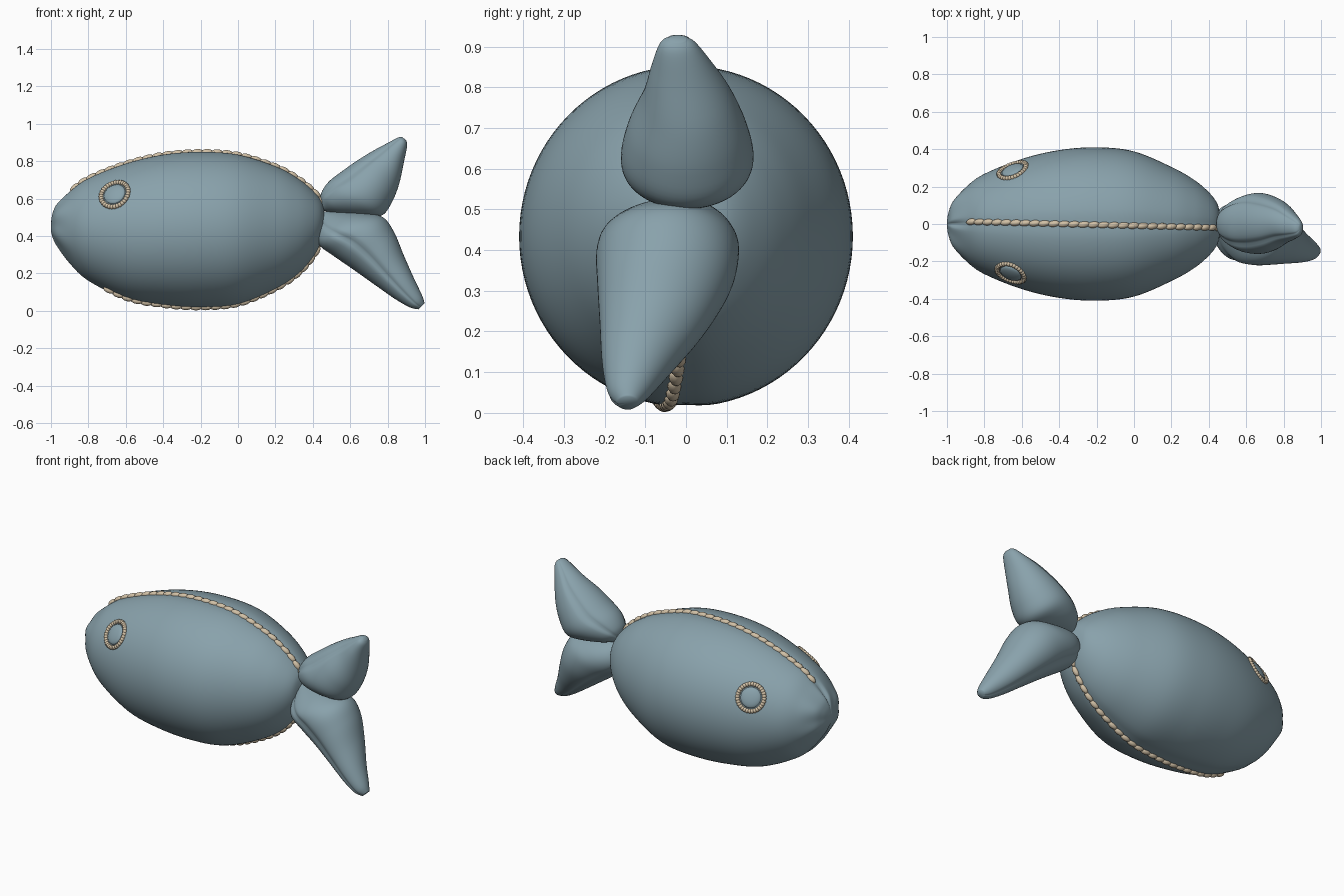
import bpy, bmesh, math
from mathutils import Vector, Matrix
from mathutils.bvhtree import BVHTree

if "Cube" in bpy.data.objects:
    bpy.data.objects.remove(bpy.data.objects["Cube"])


def material(name, rgb):
    m = bpy.data.materials.new(name)
    m.diffuse_color = (*rgb, 1)
    m.use_nodes = True
    m.node_tree.nodes["Principled BSDF"].inputs["Base Color"].default_value = m.diffuse_color
    return m


FABRIC = material("blue_grey_fabric", (0.25, 0.36, 0.41))
THREAD = material("cream_thread", (0.64, 0.53, 0.38))


def finish(name, bm, mat):
    bmesh.ops.recalc_face_normals(bm, faces=bm.faces)
    me = bpy.data.meshes.new(name)
    bm.to_mesh(me)
    bm.free()
    me.materials.append(mat)
    for p in me.polygons:
        p.use_smooth = True
    ob = bpy.data.objects.new(name, me)
    bpy.context.collection.objects.link(ob)
    return ob


def smooth_rows(rows, steps=6):
    """Catmull-Rom interpolation through the stations."""
    out = []
    for i in range(len(rows) - 1):
        p = [rows[max(0, min(len(rows) - 1, i + k))] for k in (-1, 0, 1, 2)]
        for s in range(steps):
            t = s / steps
            out.append([b + 0.5 * t * (c - a + t * (2*a - 5*b + 4*c - d + t * (3*(b - c) + d - a)))
                        for a, b, c, d in zip(*p)])
    out.append(list(rows[-1]))
    return out


def crease(t, centre, width):
    d = (t - centre + math.pi) % (2 * math.pi) - math.pi
    return math.exp(-(d / width) ** 2)


def loft(rings):
    bm = bmesh.new()
    vs = [[bm.verts.new(p) for p in r] for r in rings]
    n = len(rings[0])
    for a, b in zip(vs, vs[1:]):
        for j in range(n):
            bm.faces.new((a[j], a[(j+1) % n], b[(j+1) % n], b[j]))
    for r in (vs[0], vs[-1]):
        tip = bm.verts.new(sum((v.co for v in r), Vector()) / n)
        for j in range(n):
            bm.faces.new((r[j], r[(j+1) % n], tip))
    return bm


# Body: stations of x, top z, bottom z, half width
BODY = [(-1.0, .475, .425, .02), (-.99, .53, .385, .075), (-.965, .58, .335, .135),
        (-.9, .64, .25, .20), (-.8, .71, .158, .268), (-.6, .79, .06, .348),
        (-.4, .838, .025, .395), (-.2, .853, .015, .41), (0, .838, .033, .388),
        (.2, .775, .115, .305), (.32, .71, .195, .237), (.4, .645, .285, .17),
        (.445, .59, .37, .11), (.46, .54, .44, .05)]


def body_ring(row, n=96):
    x, top, bot, w = row
    nose = math.exp(-((x + 1) / .08) ** 2)
    pts = []
    for j in range(n):
        t = 2 * math.pi * j / n
        f = 1 - (.012 + .22 * nose) * (crease(t, math.pi/2, .09) + crease(t, -math.pi/2, .09))
        f -= .05 * nose * (1 + math.cos(6 * t))
        pts.append(Vector((x, w * f * math.cos(t), (top+bot)/2 + (top-bot)/2 * f * math.sin(t))))
    return pts


body_bm = loft([body_ring(r) for r in smooth_rows(BODY)])
bmesh.ops.recalc_face_normals(body_bm, faces=body_bm.faces)
SURFACE = BVHTree.FromBMesh(body_bm)
finish("body", body_bm, FABRIC)


# Tail lobes: stations of outer edge (x, z), inner edge (x, z), centre y, half thickness
def lobe(name, rows, grooves, n=64):
    rings = []
    for ax, az, bx, bz, yc, h in smooth_rows(rows):
        c = Vector(((ax+bx)/2, yc, (az+bz)/2))
        u = Vector(((ax-bx)/2, 0, (az-bz)/2))
        ring = []
        for j in range(n):
            t = 2 * math.pi * j / n
            f = 1 - .07 * sum(crease(t, g, .12) for g in grooves)
            ring.append(c + f * (u * math.cos(t) + Vector((0, h * math.sin(t), 0))))
        rings.append(ring)
    finish(name, loft(rings), FABRIC)


lobe("upper_tail_lobe",
     [(.44, .575, .46, .535, 0, .03), (.445, .63, .55, .515, 0, .095), (.485, .69, .68, .502, 0, .145),
      (.555, .745, .77, .51, .003, .163), (.64, .805, .823, .58, .003, .147),
      (.73, .86, .862, .68, .003, .11), (.80, .897, .888, .80, -.01, .075),
      (.855, .926, .904, .88, -.02, .045), (.88, .928, .90, .91, -.02, .02)], (-.75, .9))
lobe("lower_tail_lobe",
     [(.43, .46, .45, .53, 0, .04), (.415, .40, .56, .53, -.02, .11), (.44, .345, .68, .522, -.04, .16),
      (.52, .287, .775, .50, -.045, .175), (.62, .218, .835, .42, -.053, .165),
      (.73, .14, .885, .30, -.08, .132), (.84, .063, .938, .18, -.118, .088),
      (.92, .018, .983, .085, -.14, .052), (.965, .008, .998, .04, -.143, .025)], (-1.3, .7))


# Thread: chains of rounded beads lying along a path
def chain(name, pts, normals, length, width, twist=0.0):
    bm = bmesh.new()
    last = len(pts) - 1
    for i, (p, nrm) in enumerate(zip(pts, normals)):
        closed = (pts[0] - pts[-1]).length < 3 * length
        a, b = (pts[i-1], pts[(i+1) % len(pts)]) if closed else (pts[max(i-1, 0)], pts[min(i+1, last)])
        x = (b - a).normalized()
        y = nrm.cross(x).normalized()
        z = x.cross(y)
        rot = Matrix((x, y, z)).transposed().to_4x4() @ Matrix.Rotation(twist, 4, 'Z')
        m = Matrix.Translation(p) @ rot @ Matrix.Diagonal((length, width, width, 1))
        bmesh.ops.create_uvsphere(bm, u_segments=12, v_segments=8, radius=1, matrix=m)
    finish(name, bm, THREAD)


def seam(name, x0, x1, y0, y1, sign):
    pts, nrms = [], []
    for i in range(600):
        t = i / 599
        o = Vector((x0 + (x1-x0) * t, y0 + (y1-y0) * t, .45 + sign))
        hit, nrm, _, _ = SURFACE.ray_cast(o, Vector((0, 0, -sign)))
        if hit and (not pts or (hit - pts[-1]).length > .052):
            pts.append(hit)
            nrms.append(nrm)
    chain(name, pts, nrms, .033, .017, .15)


seam("back_seam", -.87, .453, .012, -.02, 1)
seam("belly_seam", -.69, .445, -.09, 0, -1)


# Eyes: stitched ring on the body surface around a low dome
def eye(name, x, z, side):
    c, nrm, _, _ = SURFACE.ray_cast(Vector((x, side, z)), Vector((0, -side, 0)))
    u = Vector((0, 0, 1)).cross(nrm).normalized()
    v = nrm.cross(u)

    def place(r, a):
        o = c + r * (u * math.cos(a) + v * math.sin(a)) + nrm * .2
        return SURFACE.ray_cast(o, -nrm)[:2]
    ring = [place(.077, 2 * math.pi * i / 32) for i in range(32)]
    chain(name + "_ring", [h[0] for h in ring], [h[1] for h in ring], .013, .0135)
    m = Matrix.Translation(c - nrm * .004) @ Matrix((u, v, nrm)).transposed().to_4x4()
    bm = bmesh.new()
    bmesh.ops.create_uvsphere(bm, u_segments=32, v_segments=16, radius=1,
                              matrix=m @ Matrix.Diagonal((.06, .06, .018, 1)))
    finish(name + "_dome", bm, FABRIC)


eye("front_eye", -.66, .625, -1)
eye("rear_eye", -.65, .59, 1)
